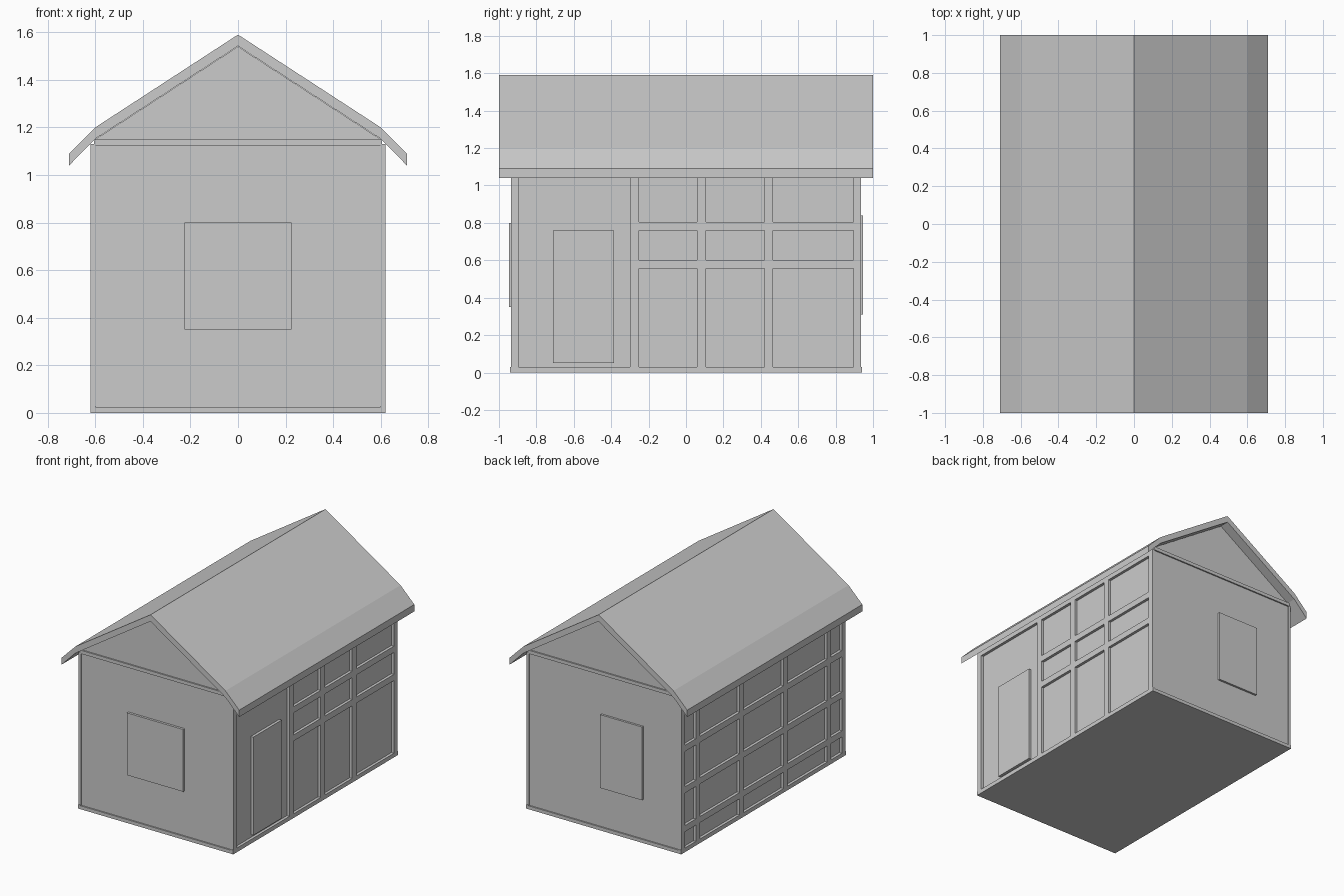
import bpy

if "Cube" in bpy.data.objects:
    bpy.data.objects.remove(bpy.data.objects["Cube"])


def mesh_object(name, verts, faces):
    me = bpy.data.meshes.new(name)
    me.from_pydata(verts, [], faces)
    ob = bpy.data.objects.new(name, me)
    bpy.context.collection.objects.link(ob)
    return ob


def box(name, x, y, z):
    """Box from (min, max) pairs on each axis."""
    x, y, z = sorted(x), sorted(y), sorted(z)
    v = [(a, b, c) for a in x for b in y for c in z]
    f = [(0, 1, 3, 2), (4, 6, 7, 5), (0, 4, 5, 1), (2, 3, 7, 6), (0, 2, 6, 4), (1, 5, 7, 3)]
    return mesh_object(name, v, f)


def prism(name, profile, y0, y1):
    """Extrude an x-z profile (counter-clockwise from the front) along y."""
    n = len(profile)
    v = [(x, y, z) for y in (y0, y1) for x, z in profile]
    f = [tuple(range(n)), tuple(range(2 * n - 1, n - 1, -1))]
    f += [(i, i + n, (i + 1) % n + n, (i + 1) % n) for i in range(n)]
    return mesh_object(name, v, f)


WALL_X, WALL_Y = 0.60, 0.93
FRAME_X, FRAME_Y = 0.62, 0.94

# Wall body with its gable ends
prism("wall_body", [(-WALL_X, 0), (WALL_X, 0), (WALL_X, 1.15), (0, 1.54), (-WALL_X, 1.15)],
      -WALL_Y, WALL_Y)

# Roof with kicked eaves
half_outer = [(0.71, 1.09), (0.60, 1.20)]
half_inner = [(0.60, 1.152), (0.71, 1.04)]
profile = (half_outer + [(0, 1.59)] + [(-x, z) for x, z in reversed(half_outer)]
           + [(-x, z) for x, z in reversed(half_inner)] + [(0, 1.542)] + half_inner)
prism("roof", profile, -1, 1)

# Corner posts, sills and top plates
for sx, side in ((-1, "left"), (1, "right")):
    for sy, end in ((-1, "front"), (1, "back")):
        box(f"corner_post_{end}_{side}", (sx * WALL_X, sx * FRAME_X),
            (sy * 0.895, sy * 0.935), (0, 1.13))
    box(f"sill_{side}", (sx * WALL_X, sx * FRAME_X), (-FRAME_Y, FRAME_Y), (0, 0.03))
    box(f"top_plate_{side}", (sx * WALL_X, sx * FRAME_X), (-0.935, 0.935), (1.09, 1.13))
for sy, end in ((-1, "front"), (1, "back")):
    ys = (sy * WALL_Y, sy * FRAME_Y)
    box(f"sill_{end}", (-FRAME_X, FRAME_X), ys, (0, 0.025))
    box(f"top_beam_{end}", (-0.605, 0.605), ys, (1.125, 1.15))

# Right side timber framing and door
right = (WALL_X, FRAME_X)
for i, y in enumerate((-0.275, 0.0825, 0.4425)):
    box(f"right_post_{i}", right, (y - 0.0235, y + 0.0235), (0.03, 1.09))
for i, z in enumerate((0.578, 0.782)):
    box(f"right_rail_{i}", right, (-0.275, 0.895), (z - 0.0225, z + 0.0225))
box("door", right, (-0.71, -0.385), (0.05, 0.76))

# Left side timber grid
left = (-FRAME_X, -WALL_X)
for i, y in enumerate((-0.75, -0.25, 0.25, 0.75)):
    box(f"left_post_{i}", left, (y - 0.0225, y + 0.0225), (0.03, 1.09))
for i, z in enumerate((0.17, 0.45, 0.75)):
    box(f"left_rail_{i}", left, (-0.895, 0.895), (z - 0.0225, z + 0.0225))

# Window panels
box("window_front", (-0.225, 0.225), (-0.947, -WALL_Y), (0.35, 0.80))
box("window_back", (-0.31, 0.025), (WALL_Y, 0.945), (0.31, 0.84))
